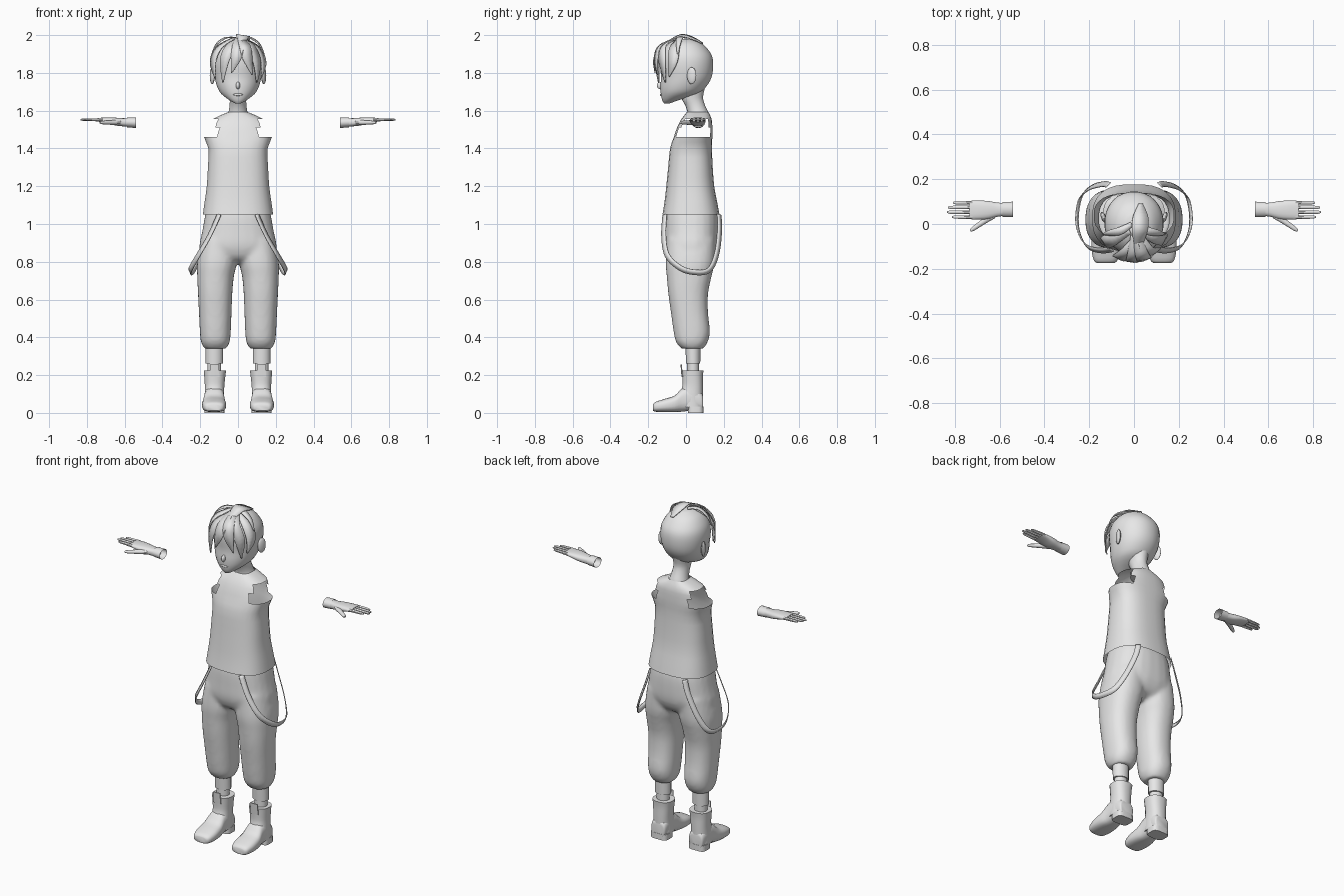
import bpy, bmesh, math
from mathutils import Vector, Matrix

grey = bpy.data.materials.new("plain_grey")
grey.diffuse_color = (0.8, 0.8, 0.8, 1)


def spline(pts, k):
    """Catmull-Rom resampling of tuples, k steps per span."""
    out = []
    for i in range(len(pts) - 1):
        p = [pts[max(0, min(len(pts) - 1, i + d))] for d in (-1, 0, 1, 2)]
        for s in range(k):
            t = s / k
            out.append([0.5 * (2 * b + (c - a) * t + (2 * a - 5 * b + 4 * c - d) * t * t
                               + (3 * b - a - 3 * c + d) * t ** 3) for a, b, c, d in zip(*p)])
    return out + [list(pts[-1])]


def loft(bm, rings, axis="z", n=24, e=2.3, k=3, caps=True):
    """Skin superellipse rings given as (along, a_min, a_max, b_min, b_max)."""
    loops, power = [], 2 / e
    for t, a0, a1, b0, b1 in spline(rings, k):
        loop = []
        for i in range(n):
            w = 2 * math.pi * (i + 0.5) / n
            c, s = math.cos(w), math.sin(w)
            a = (a0 + a1) / 2 + (a1 - a0) / 2 * math.copysign(abs(c) ** power, c)
            b = (b0 + b1) / 2 + (b1 - b0) / 2 * math.copysign(abs(s) ** power, s)
            loop.append(bm.verts.new({"z": (a, b, t), "y": (a, t, b), "x": (t, a, b)}[axis]))
        loops.append(loop)
    for p, q in zip(loops, loops[1:]):
        for i in range(n):
            j = (i + 1) % n
            bm.faces.new((p[i], p[j], q[j], q[i]))
    if caps:
        bm.faces.new(loops[0])
        bm.faces.new(loops[-1])
    return [v for loop in loops for v in loop]


def finish(bm, name, mirror=False, angle=40):
    bmesh.ops.recalc_face_normals(bm, faces=bm.faces[:])
    me = bpy.data.meshes.new(name)
    bm.to_mesh(me)
    bm.free()
    ob = bpy.data.objects.new(name, me)
    bpy.context.collection.objects.link(ob)
    me.materials.append(grey)
    bpy.ops.object.select_all(action="DESELECT")
    ob.select_set(True)
    bpy.context.view_layer.objects.active = ob
    bpy.ops.object.shade_smooth_by_angle(angle=math.radians(angle))
    if mirror:
        ob.modifiers.new("mirror", "MIRROR").use_mirror_merge = False
    return ob


def part(name, rings, mirror=False, **kw):
    bm = bmesh.new()
    loft(bm, rings, **kw)
    return finish(bm, name, mirror)


def ribbon(name, pts, widths, center, mirror=False):
    """Thin band along a path, lying flat around a centre."""
    bm = bmesh.new()
    path = spline([tuple(p) + (w,) for p, w in zip(pts, widths)], 5)
    pos = [Vector(p[:3]) for p in path]
    rows = []
    for i, p in enumerate(pos):
        tan = pos[min(i + 1, len(pos) - 1)] - pos[max(i - 1, 0)]
        side = tan.cross(p - Vector(center)).normalized() * path[i][3] / 2
        rows.append((bm.verts.new(p - side), bm.verts.new(p + side)))
    for a, b in zip(rows, rows[1:]):
        bm.faces.new((a[0], a[1], b[1], b[0]))
    ob = finish(bm, name, mirror)
    sol = ob.modifiers.new("thickness", "SOLIDIFY")
    sol.thickness, sol.offset = 0.005, 0


def ellipsoid(name, loc, scale, mirror=False, rot=0):
    bm = bmesh.new()
    m = Matrix.Translation(loc) @ Matrix.Rotation(rot, 4, "Z") @ Matrix.Diagonal((*scale, 1))
    bmesh.ops.create_uvsphere(bm, u_segments=16, v_segments=10, radius=1, matrix=m)
    finish(bm, name, mirror)


# Head, neck and face
part("head", [(1.637, -.012, .012, -.115, -.09), (1.655, -.045, .045, -.126, -.04),
              (1.69, -.09, .09, -.134, .065), (1.73, -.112, .112, -.136, .11),
              (1.78, -.125, .125, -.133, .137), (1.84, -.132, .132, -.138, .145),
              (1.89, -.127, .127, -.134, .138), (1.93, -.107, .107, -.115, .112),
              (1.96, -.078, .078, -.085, .08), (1.98, -.035, .035, -.045, .035)], n=28, e=2.1)
part("neck", [(1.56, -.065, .065, .005, .125), (1.59, -.052, .052, .008, .118),
              (1.63, -.045, .045, -.005, .1), (1.67, -.045, .045, -.025, .09),
              (1.72, -.05, .05, -.02, .1)], n=18, e=2)
ellipsoid("ear", (.136, .03, 1.785), (.011, .026, .045), True, -.35)
ellipsoid("nose", (0, -.134, 1.733), (.011, .02, .02))
ellipsoid("lips", (0, -.13, 1.685), (.026, .008, .007))

# Hair locks
crown = (0, 0, 1.82)
locks = [
    [(.03, -.04, 1.985), (-.03, -.125, 1.945), (-.07, -.152, 1.87), (-.08, -.145, 1.75)],
    [(.02, -.04, 1.985), (.06, -.12, 1.945), (.1, -.125, 1.86), (.1, -.11, 1.75)],
    [(0, -.05, 1.985), (0, -.135, 1.945), (-.01, -.167, 1.88), (-.035, -.163, 1.8)],
    [(.01, -.05, 1.985), (.035, -.135, 1.945), (.05, -.158, 1.88), (.075, -.15, 1.79)],
    [(-.02, -.03, 1.985), (-.1, -.07, 1.935), (-.132, -.085, 1.86), (-.12, -.1, 1.77)],
    [(.02, -.03, 1.985), (.1, -.06, 1.935), (.135, -.07, 1.86), (.125, -.09, 1.78)],
]
for i, lock in enumerate(locks):
    ribbon(f"fringe_lock_{i + 1}", lock, (.03, .06, .055, .006), crown)
ribbon("loose_lock", [(.01, 0, 1.985), (.06, -.03, 1.987), (.11, -.04, 1.955), (.138, -.045, 1.9)],
       (.02, .035, .025, .005), crown, True)
ribbon("top_lock", [(.03, .09, 1.955), (.03, .03, 1.985), (.025, -.03, 1.997), (.02, -.09, 1.968)],
       (.02, .07, .07, .04), crown)

# Sleeveless shirt with open armholes
bm = bmesh.new()
loft(bm, [(1.05, -.187, .187, -.125, .178), (1.12, -.177, .177, -.114, .165),
          (1.2, -.166, .166, -.105, .15), (1.3, -.16, .16, -.095, .142), (1.4, -.157, .157, -.085, .138),
          (1.46, -.18, .18, -.065, .14), (1.51, -.156, .156, -.048, .14),
          (1.555, -.136, .136, -.025, .136), (1.592, -.052, .052, .004, .12)],
     n=28, e=2.6, k=2, caps=False)
holes = [f for f in bm.faces if 1.46 < f.calc_center_median().z < 1.555
         and abs(f.calc_center_median().x) > .11]
bmesh.ops.delete(bm, geom=holes, context="FACES")
finish(bm, "shirt", angle=35)

# Baggy trousers, hips and legs blended into one surface
bm = bmesh.new()
loft(bm, [(1.1, -.16, .16, -.1, .15), (1.05, -.174, .174, -.114, .17), (.96, -.19, .19, -.117, .174),
          (.88, -.206, .206, -.115, .167), (.82, -.19, .19, -.09, .135), (.79, -.12, .12, -.04, .08)], e=2.4)
leg = [(.92, .01, .195, -.1, .155), (.8, .006, .216, -.108, .152), (.72, .022, .216, -.102, .135),
       (.63, .03, .212, -.094, .117), (.53, .034, .207, -.08, .117), (.43, .038, .202, -.066, .127),
       (.375, .044, .196, -.053, .115), (.34, .062, .178, -.025, .092)]
loft(bm, leg)
loft(bm, [(z, -b, -a, c, d) for z, a, b, c, d in leg])
pants = finish(bm, "trousers")
rem = pants.modifiers.new("blend", "REMESH")
rem.mode, rem.voxel_size, rem.use_smooth_shade = "VOXEL", .011, True
soft = pants.modifiers.new("soften", "SMOOTH")
soft.factor, soft.iterations = .5, 6

# Hanging braces at the hips
ribbon("hanging_brace",
       [(.1, -.112, 1.05), (.15, -.118, .94), (.21, -.1, .835), (.247, -.035, .77), (.254, .04, .745),
        (.237, .12, .755), (.195, .162, .84), (.14, .178, .97), (.115, .175, 1.05)],
       (.03,) * 9, (0, .03, .85), True)

# Shins, socks and boots
part("shin", [(.37, .078, .172, -.005, .078), (.262, .078, .172, 0, .076)], True, n=16, e=2, k=1)
part("sock", [(.27, .088, .162, .006, .07), (.2, .088, .162, .006, .07)], True, n=16, e=2, k=1)
part("boot_shaft", [(.03, .072, .178, -.03, .09), (.09, .073, .177, -.035, .09),
                    (.14, .072, .176, -.02, .09), (.19, .067, .179, -.02, .09),
                    (.225, .062, .182, -.022, .093)], True, n=20, e=2.4)
part("boot_foot", [(-.175, .09, .165, .012, .045), (-.162, .073, .18, .006, .058),
                   (-.115, .063, .19, .004, .074), (-.06, .066, .188, .004, .092),
                   (-.02, .072, .18, .006, .13), (.03, .074, .177, .012, .14),
                   (.08, .078, .172, .012, .11), (.09, .086, .165, .012, .09)],
     True, axis="y", n=20, e=2.8)
part("boot_heel", [(0, .072, .178, .01, .092), (.035, .072, .178, .01, .092)], True, n=16, e=4, k=1)
part("boot_tongue", [(.19, .098, .15, -.024, -.016), (.255, .1, .148, -.029, -.022)],
     True, n=8, e=5, k=1)

# Hands: wrist cuff, palm, fingers and thumb
part("wrist_cuff", [(.54, .03, .1, 1.508, 1.565), (.588, .031, .099, 1.512, 1.565)],
     True, axis="x", n=18, e=2, k=1, caps=False)
bm = bmesh.new()
loft(bm, [(.575, .036, .094, 1.515, 1.56), (.61, .032, .096, 1.517, 1.56), (.65, .022, .103, 1.522, 1.563),
          (.69, .02, .105, 1.532, 1.564), (.735, .021, .104, 1.541, 1.562)], axis="x", n=18, e=2.5)
for y, tip in ((.095, .808), (.074, .83), (.053, .835), (.031, .812)):
    loft(bm, [(.72, y - .009, y + .009, 1.542, 1.561), (tip - .012, y - .008, y + .008, 1.546, 1.559),
              (tip, y - .004, y + .004, 1.549, 1.556)], axis="x", n=8, e=2, k=1)
thumb = loft(bm, [(0, -.018, .018, -.014, .014), (.05, -.013, .013, -.012, .012),
                  (.105, -.01, .01, -.009, .009), (.123, -.005, .005, -.005, .005)], axis="x", n=10, e=2)
bmesh.ops.transform(bm, verts=thumb, matrix=Matrix.Translation((.63, .04, 1.537))
                    @ Matrix.Rotation(math.atan2(-.07, .1), 4, "Z"))
finish(bm, "hand", True)
